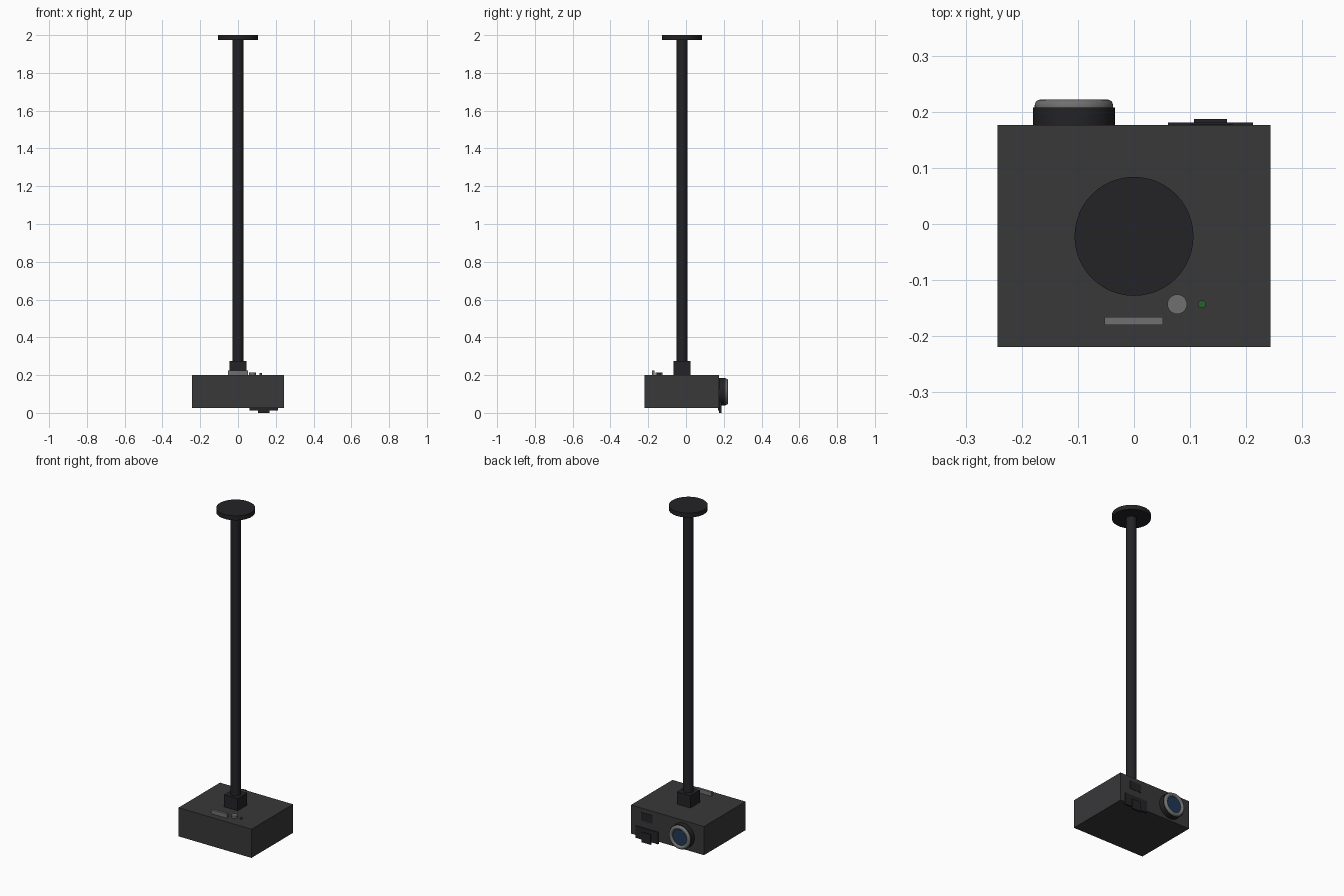
import bpy, math

if "Cube" in bpy.data.objects:
    bpy.data.objects.remove(bpy.data.objects["Cube"])

def mat(name, r, g, b):
    m = bpy.data.materials.new(name)
    m.diffuse_color = (r, g, b, 1)
    m.use_nodes = True
    m.node_tree.nodes["Principled BSDF"].inputs["Base Color"].default_value = m.diffuse_color
    return m

BODY = mat("charcoal", 0.04, 0.04, 0.042)
BLACK = mat("black", 0.017, 0.017, 0.02)
GREY = mat("grey", 0.16, 0.16, 0.16)
GLASS = mat("lens_blue", 0.015, 0.04, 0.09)
GREEN = mat("led_green", 0.02, 0.12, 0.02)

def box(name, x, y, z, m):
    """Box from (min, max) ranges."""
    bpy.ops.mesh.primitive_cube_add(size=1, location=[(a + b) / 2 for a, b in (x, y, z)])
    o = bpy.context.object
    o.name = name
    o.scale = [b - a for a, b in (x, y, z)]
    bpy.ops.object.transform_apply(location=False, rotation=False, scale=True)
    o.data.materials.append(m)
    return o

def lathe(name, profile, loc, m, n=48, back=False):
    """Revolve (radius, height) points about z, or about +y when back is set."""
    verts, faces = [], []
    for r, h in profile:
        for i in range(n):
            a = 2 * math.pi * i / n
            verts.append((r * math.cos(a), r * math.sin(a), h))
    for k in range(len(profile) - 1):
        for i in range(n):
            j = (i + 1) % n
            faces.append((k * n + i, k * n + j, k * n + n + j, k * n + n + i))
    faces.append(tuple(reversed(range(n))))
    faces.append(tuple(range(len(verts) - n, len(verts))))
    me = bpy.data.meshes.new(name)
    me.from_pydata(verts, [], faces)
    o = bpy.data.objects.new(name, me)
    bpy.context.collection.objects.link(o)
    o.location = loc
    if back:
        o.rotation_euler.x = -math.pi / 2
    me.materials.append(m)
    bpy.context.view_layer.objects.active = o
    bpy.ops.object.select_all(action='DESELECT')
    o.select_set(True)
    bpy.ops.object.shade_smooth_by_angle(angle=math.radians(35))
    return o

def disc(name, r, h, loc, m, **k):
    return lathe(name, [(r, 0), (r, h)], loc, m, **k)

# Ceiling mount
PY = -0.022
disc("ceiling_plate", 0.106, 0.027, (0, PY, 1.973), BLACK)
disc("pole", 0.029, 1.72, (0, PY, 0.26), BLACK)
box("pole_collar", (-0.045, 0.045), (PY - 0.045, PY + 0.045), (0.2, 0.274), BLACK)

# Projector body
box("body", (-0.2435, 0.2435), (-0.219, 0.176), (0.027, 0.2), BODY)

# Lens barrel, rounded rim and glass
LX, LZ = -0.107, 0.112
disc("lens_barrel", 0.073, 0.033, (LX, 0.175, LZ), BLACK, back=True)
rim = [(0.07, 0), (0.07, 0.004), (0.068, 0.010), (0.064, 0.0135), (0.059, 0.0145),
       (0.054, 0.0135), (0.050, 0.010), (0.048, 0.004), (0.048, 0.001)]
lathe("lens_rim", rim, (LX, 0.2075, LZ), GREY, back=True)
disc("lens_glass", 0.049, 0.004, (LX, 0.2075, LZ), GLASS, back=True)

# Rear sensor window and connector panel
box("sensor_window", (0.1, 0.176), (0.17, 0.178), (0.125, 0.175), BLACK)
box("connector_panel", (0.061, 0.212), (0.17, 0.181), (0.013, 0.085), BLACK)
box("connector_block", (0.107, 0.166), (0.175, 0.187), (0.0, 0.06), BLACK)

# Top controls
box("control_bar", (-0.053, 0.052), (-0.18, -0.166), (0.195, 0.225), GREY)
disc("round_button", 0.0175, 0.017, (0.077, -0.143, 0.196), GREY)
disc("status_light", 0.007, 0.014, (0.121, -0.143, 0.196), GREEN, n=24)
